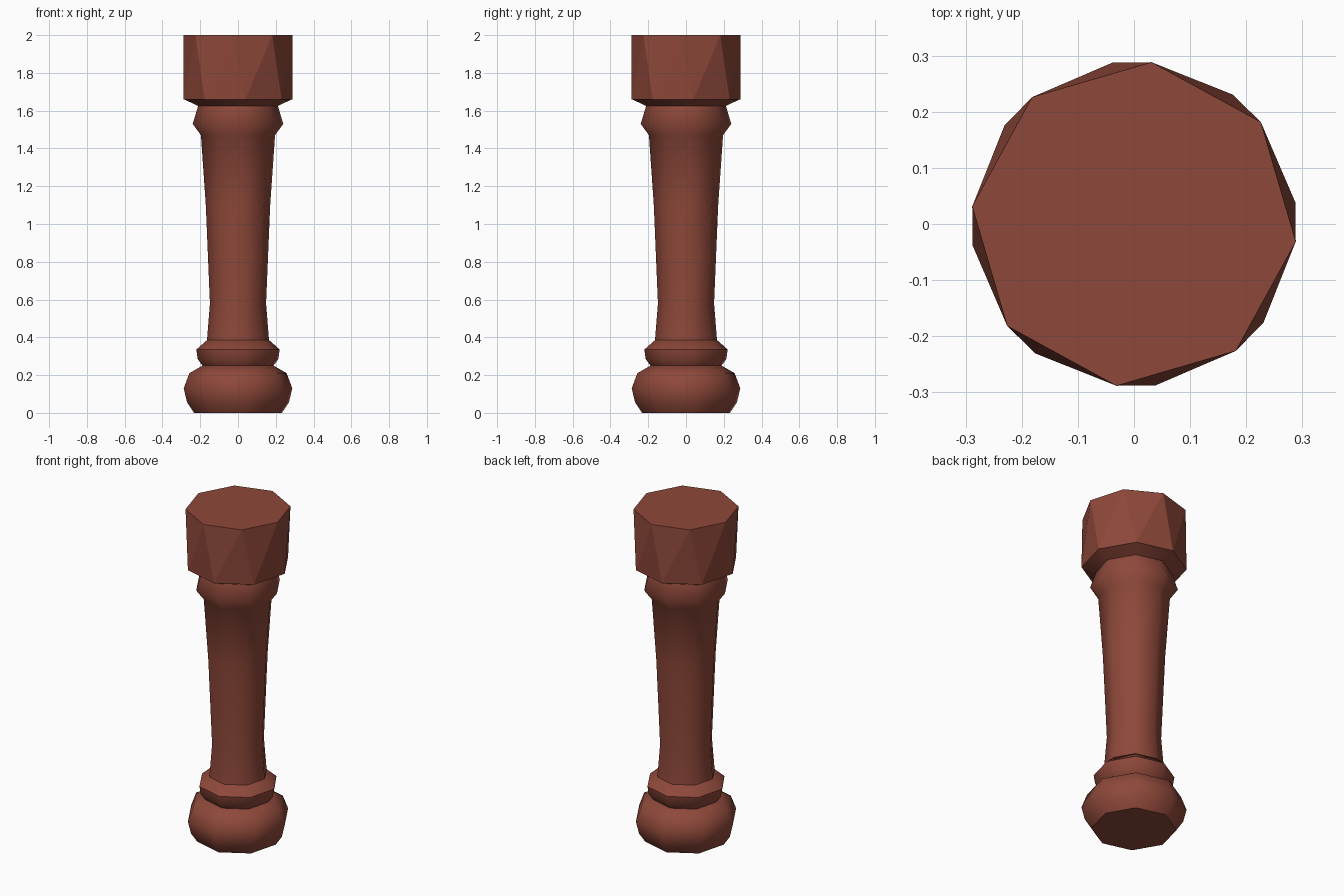
import bpy
import bmesh
from math import sin, cos, radians

cube = bpy.data.objects.get("Cube")
if cube:
    bpy.data.objects.remove(cube)

SIDES = 8
TURN = 7.7        # rotation of the turned rings, degrees
TOP_TURN = -6.2   # rotation of the top rim, degrees

wood = bpy.data.materials.new("reddish brown wood")
wood.use_nodes = True
wood.diffuse_color = (0.27, 0.065, 0.042, 1)
wood.node_tree.nodes["Principled BSDF"].inputs["Base Color"].default_value = wood.diffuse_color


def turned_part(name, rings, smooth_angle):
    """Closed lathe through (radius, height, rotation) rings, split into triangles."""
    bm = bmesh.new()
    loops = []
    for r, z, turn in rings:
        angles = [radians(turn + 360 * k / SIDES) for k in range(SIDES)]
        loops.append([bm.verts.new((r * cos(a), r * sin(a), z)) for a in angles])
    for low, high in zip(loops, loops[1:]):
        for k in range(SIDES):
            n = (k + 1) % SIDES
            bm.faces.new((low[k], low[n], high[n]))
            bm.faces.new((low[k], high[n], high[k]))
    bm.faces.new(loops[0][::-1])
    bm.faces.new(loops[-1])
    bmesh.ops.recalc_face_normals(bm, faces=bm.faces)
    mesh = bpy.data.meshes.new(name)
    bm.to_mesh(mesh)
    bm.free()
    mesh.materials.append(wood)
    obj = bpy.data.objects.new(name, mesh)
    bpy.context.collection.objects.link(obj)
    bpy.ops.object.select_all(action="DESELECT")
    obj.select_set(True)
    bpy.context.view_layer.objects.active = obj
    if smooth_angle:
        bpy.ops.object.shade_smooth_by_angle(angle=radians(smooth_angle))
    return obj


def straight(profile):
    return [(r, z, TURN) for r, z in profile]


# Rounded bun foot
turned_part("bun_foot", straight([
    (0.235, 0), (0.272, 0.055), (0.29, 0.13), (0.26, 0.21), (0.19, 0.25)]), 50)

# Lower collar ring
turned_part("lower_collar", straight([
    (0.19, 0.25), (0.215, 0.285), (0.223, 0.335), (0.166, 0.385)]), 50)

# Tapered shaft flaring into the upper collar
turned_part("shaft", straight([
    (0.166, 0.38), (0.15, 0.58), (0.172, 1.1), (0.198, 1.47),
    (0.242, 1.53), (0.213, 1.625), (0.288, 1.66)]), 50)

# Twisted faceted block on top
turned_part("top_block", [(0.29, 1.66, TURN), (0.29, 2, TOP_TURN)], 0)
